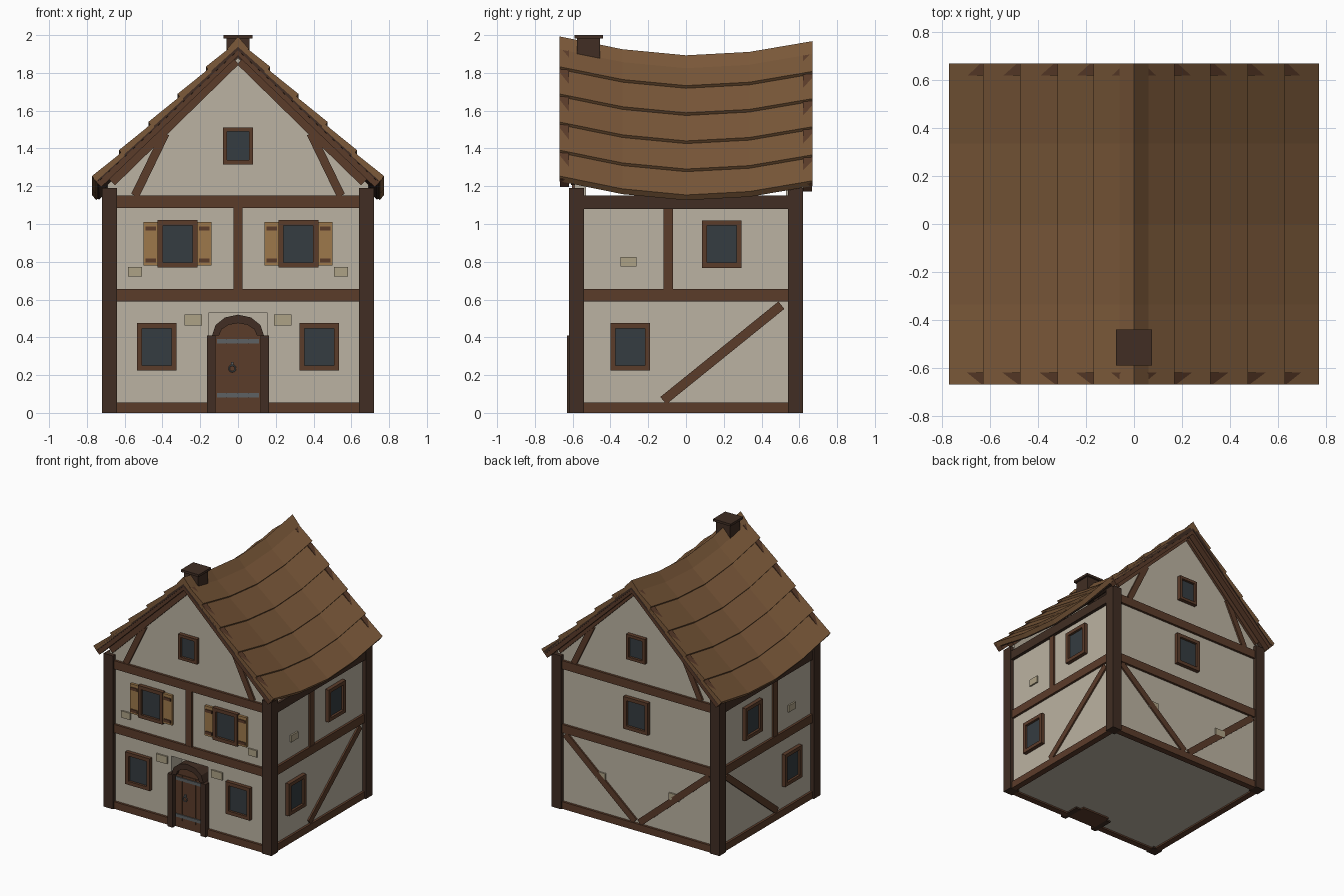
import bpy, bmesh, math

if "Cube" in bpy.data.objects:
    bpy.data.objects.remove(bpy.data.objects["Cube"])

def mat(name, rgb):
    m = bpy.data.materials.new(name)
    m.diffuse_color = (*rgb, 1)
    m.use_nodes = True
    m.node_tree.nodes["Principled BSDF"].inputs["Base Color"].default_value = m.diffuse_color
    return m

PLASTER = mat("plaster", (.50, .45, .36))
DARK = mat("dark_timber", (.052, .027, .017))
WOOD = mat("timber", (.105, .045, .023))
ROOF = mat("shingle", (.20, .10, .042))
GLASS = mat("glass", (.035, .045, .052))
TAN = mat("shutter_wood", (.34, .19, .07))
STONE = mat("brick", (.42, .36, .24))
IRON = mat("iron", (.11, .12, .125))

def loft(name, rings, m):
    """Closed solid through a list of equal-length point rings."""
    bm = bmesh.new()
    vs = [[bm.verts.new(p) for p in r] for r in rings]
    n = len(vs[0])
    for a, b in zip(vs, vs[1:]):
        for i in range(n):
            j = (i + 1) % n
            bm.faces.new((a[i], a[j], b[j], b[i]))
    bm.faces.new(vs[0])
    bm.faces.new(vs[-1])
    bmesh.ops.recalc_face_normals(bm, faces=bm.faces[:])
    me = bpy.data.meshes.new(name)
    bm.to_mesh(me)
    bm.free()
    me.materials.append(m)
    ob = bpy.data.objects.new(name, me)
    bpy.context.collection.objects.link(ob)
    return ob

# Each facade maps (across, outward, up) to world space
FACE = {"front": lambda u, d, z: (u, -.59 - d, z), "back": lambda u, d, z: (u, .59 + d, z),
        "right": lambda u, d, z: (.69 + d, u, z), "left": lambda u, d, z: (-.69 - d, u, z)}

def slab(name, face, poly, d0, d1, m):
    f = FACE[face]
    return loft(f"{face}_{name}", [[f(u, d, z) for u, z in poly] for d in (d0, d1)], m)

def rect(name, face, u0, u1, z0, z1, d0, d1, m):
    return slab(name, face, [(u0, z0), (u1, z0), (u1, z1), (u0, z1)], d0, d1, m)

def beam(name, face, a, b, w, d0, d1, m):
    dx, dz = b[0] - a[0], b[1] - a[1]
    k = w / 2 / math.hypot(dx, dz)
    nx, nz = -dz * k, dx * k
    return slab(name, face, [(a[0] + nx, a[1] + nz), (b[0] + nx, b[1] + nz),
                             (b[0] - nx, b[1] - nz), (a[0] - nx, a[1] - nz)], d0, d1, m)

def box(name, x0, x1, y0, y1, z0, z1, m):
    return loft(name, [[(x0, y0, z), (x1, y0, z), (x1, y1, z), (x0, y1, z)] for z in (z0, z1)], m)

def window(face, u, z, w=.21, h=.25, t=.027):
    a, b, lo, hi = u - w/2, u + w/2, z - h/2, z + h/2
    rect("window_glass", face, a + t/2, b - t/2, lo + t/2, hi - t/2, -.01, .012, GLASS)
    for s in (a, b - t):
        rect("window_stile", face, s, s + t, lo, hi, -.01, .03, WOOD)
    for s in (lo, hi - t):
        rect("window_rail", face, a + t, b - t, s, s + t, -.01, .03, WOOD)

def brick(face, u, z, w=.085, h=.052):
    rect("exposed_brick", face, u - w/2, u + w/2, z - h/2, z + h/2, -.01, .012, STONE)

# Plaster body with door recess
body = box("plaster_body", -.69, .69, -.59, .59, .012, 1.15, PLASTER)
cutter = box("door_cutter", -.157, .157, -.7, -.46, -.1, .53, PLASTER)
cutter.hide_render = True
cutter.hide_viewport = True
mod = body.modifiers.new("door_recess", "BOOLEAN")
mod.operation, mod.object, mod.solver = "DIFFERENCE", cutter, "EXACT"

# Corner posts and eave beams
for sx in (-1, 1):
    for sy in (-1, 1):
        x, y = .68 * sx, .58 * sy
        box("corner_post", x - .04, x + .04, y - .04, y + .04, 0, 1.19, DARK)
    box("eave_beam", .68*sx - .03, .68*sx + .035, -.54, .54, 1.08, 1.15, DARK)

# Horizontal beams
for face, hw in (("front", .64), ("back", .64), ("right", .54), ("left", .54)):
    rect("floor_beam", face, -hw, hw, .59, .655, -.03, .018, WOOD)
    if face == "front":
        for s in (-1, 1):
            rect("sill_beam", face, s * .15, s * hw, 0, .055, -.03, .018, WOOD)
    else:
        rect("sill_beam", face, -hw, hw, 0, .055, -.03, .018, WOOD)
    if hw > .6:
        rect("tie_beam", face, -hw, hw, 1.085, 1.15, -.03, .018, WOOD)

# Gables: wall, rafters, braces, window
for face in ("front", "back"):
    slab("gable_wall", face, [(-.69, 1.14), (.69, 1.14), (.69, 1.21), (0, 1.88), (-.69, 1.21)], -.06, 0, PLASTER)
    for s in (-1, 1):
        beam("gable_rafter", face, (s * .015, 1.865), (s * .67, 1.225), .055, -.03, .02, WOOD)
        beam("gable_brace", face, (s * .545, 1.15), (s * .385, 1.48), .045, -.02, .014, WOOD)
    window(face, 0, 1.413, .16, .195, .022)

# Front facade
rect("middle_post", "front", -.025, .025, .655, 1.085, -.02, .016, WOOD)
for s in (-1, 1):
    window("front", s * .43, .35)
    window("front", s * .32, .895)
    brick("front", s * .545, .747, .075)
    brick("front", s * .237, .492, .095, .058)
    for t in (-1, 1):
        c = s * .32 + t * .142
        rect("shutter", "front", c - .037, c + .037, .78, 1.01, -.01, .02, TAN)
        for z in (.795, .965):
            rect("shutter_batten", "front", c - .028, c + .028, z, z + .022, .01, .027, WOOD)

# Back facade
window("back", 0, .895)
for s in (-1, 1):
    beam("brace", "back", (s * .02, .065), (s * .62, .58), .05, -.02, .012, WOOD)
    brick("back", s * .315, .34)

# Side facades
for face in ("right", "left"):
    window(face, .19, .893)
    window(face, -.295, .35)
    rect("stud", face, -.12, -.07, .655, 1.085, -.02, .014, WOOD)
    beam("brace", face, (-.12, .065), (.505, .57), .05, -.02, .012, WOOD)
    brick(face, -.305, .8)

# Door: arched leaf, jambs, arch blocks, ironwork
arc = [(math.cos(i * math.pi / 6), math.sin(i * math.pi / 6)) for i in range(7)]
slab("door_leaf", "front", [(-.12, 0), (.12, 0)] + [(.12 * c, .41 + .085 * s) for c, s in arc], -.16, .005, WOOD)
for i in range(4):
    u = -.115 + i * .058
    rect("door_plank", "front", u, u + .055, .055, .41, 0, .01, WOOD)
for s in (-1, 1):
    rect("door_jamb", "front", s * .12, s * .163, 0, .41, -.13, .04, DARK)
for (c0, s0), (c1, s1) in zip(arc, arc[1:]):
    slab("arch_block", "front", [(.137 * c0, .41 + .11 * s0), (.137 * c1, .41 + .11 * s1),
                                 (.10 * c1, .41 + .065 * s1), (.10 * c0, .41 + .065 * s0)], -.1, .03, DARK)
for z in (.093, .38):
    rect("door_strap", "front", -.112, .112, z - .012, z + .012, 0, .017, IRON)
bpy.ops.mesh.primitive_torus_add(major_segments=12, minor_segments=6, major_radius=.017, minor_radius=.004,
                                 location=(-.03, -.607, .235), rotation=(math.pi / 2, 0, 0))
bpy.context.object.name = "door_ring"
bpy.context.object.data.materials.append(IRON)
rect("ring_plate", "front", -.037, -.023, .248, .27, 0, .018, IRON)

# Sagging roof: profiles swept front to back
SAG = [(-.67, .10), (-.335, .032), (0, 0), (.335, .018), (.67, .075)]
def line(x):
    return 1.88 - .96 * x

def sweep(name, profile, m):
    return loft(name, [[(x, y, z + dz) for x, z in profile] for y, dz in SAG], m)

edges = [0, .17, .32, .475, .63, .773]
for s in (-1, 1):
    for a, b in zip(edges, edges[1:]):
        a = max(a - .03, 0)
        top, low = line(a) - .012, line(b) + .016
        prof = [(a, top), (b, low), (b - .022, low - .028), (a, top - .03)]
        sweep("shingle_row", [(s * x, z) for x, z in prof], ROOF)
    sweep("roof_deck", [(s * x, z) for x, z in ((0, line(0) - .02), (.755, line(.755) - .015),
                                                (.735, line(.735) - .045), (0, line(0) - .06))], DARK)
    # Rake trim along each gable edge
    for face, dz in (("front", .092), ("back", .068)):
        beam("rake_trim", face, (0, line(0) + dz - .04), (s * .745, line(.745) + dz - .04), .06, .03, .077, WOOD)
sweep("ridge_cap", [(-.06, 1.825), (0, 1.893), (.06, 1.825), (0, 1.84)], ROOF)

# Chimney
box("chimney", -.06, .06, -.578, -.455, 1.8, 1.99, DARK)
box("chimney_cap", -.076, .076, -.59, -.44, 1.982, 2.0, DARK)
